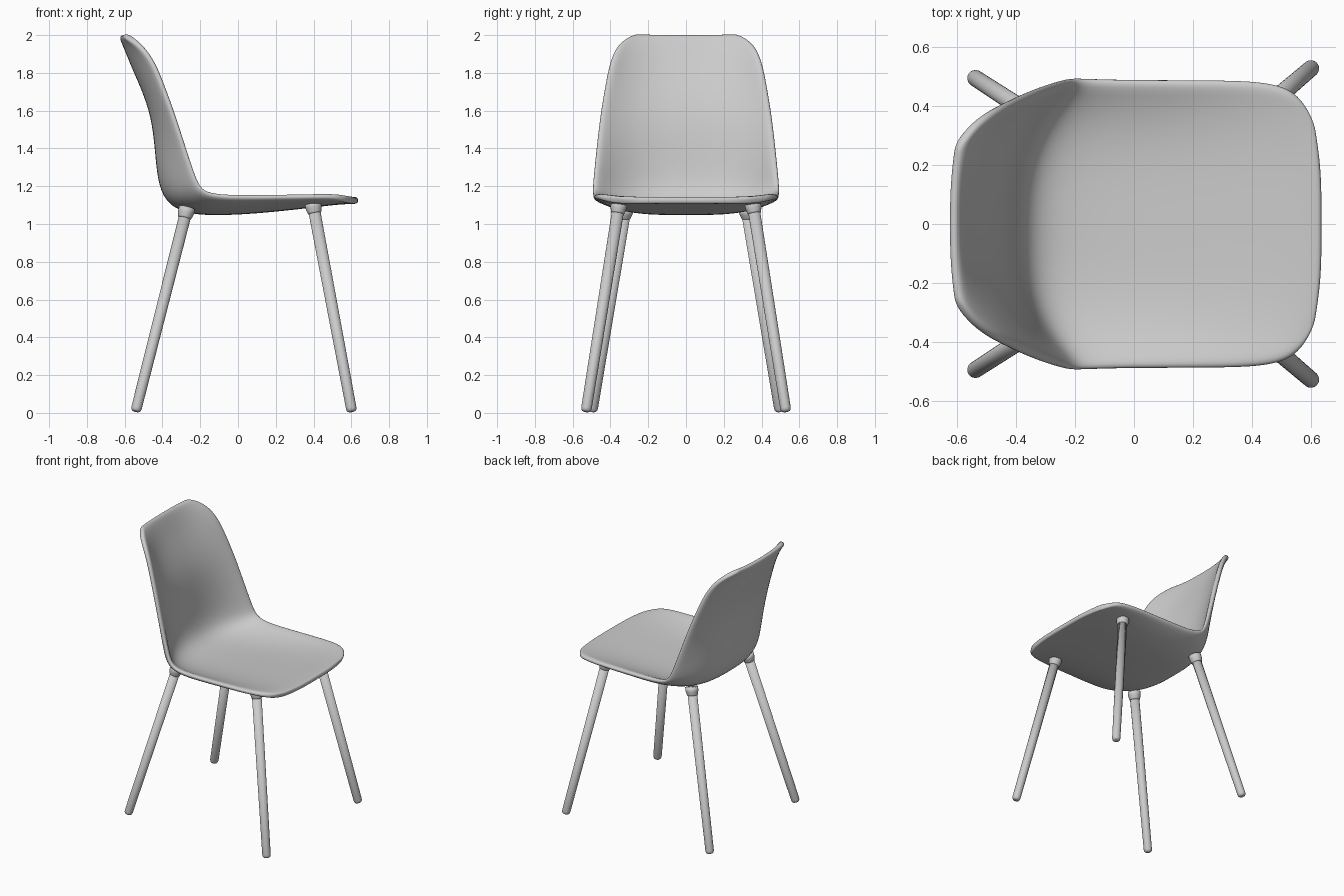
import bpy, bmesh, math
from mathutils import Vector

if "Cube" in bpy.data.objects:
    bpy.data.objects.remove(bpy.data.objects["Cube"])


def make_object(name, bm):
    mesh = bpy.data.meshes.new(name)
    bm.to_mesh(mesh)
    bm.free()
    for poly in mesh.polygons:
        poly.use_smooth = True
    obj = bpy.data.objects.new(name, mesh)
    bpy.context.collection.objects.link(obj)
    return obj


# Shell sections from backrest top to seat front:
# centre x, centre z, side edge x, side edge z, half width
SECTIONS = [
    (-.632, 1.993, -.615, 1.988, .27),
    (-.612, 1.95, -.565, 1.965, .34),
    (-.588, 1.89, -.505, 1.915, .387),
    (-.555, 1.81, -.455, 1.84, .414),
    (-.51, 1.71, -.415, 1.74, .434),
    (-.46, 1.57, -.355, 1.58, .462),
    (-.44, 1.40, -.295, 1.40, .484),
    (-.427, 1.23, -.245, 1.26, .499),
    (-.388, 1.125, -.215, 1.19, .505),
    (-.31, 1.068, -.17, 1.15, .503),
    (-.20, 1.045, -.09, 1.135, .499),
    (0, 1.048, 0, 1.13, .497),
    (.20, 1.065, .20, 1.13, .495),
    (.38, 1.085, .37, 1.13, .493),
    (.50, 1.10, .47, 1.13, .481),
    (.57, 1.105, .53, 1.125, .458),
    (.612, 1.107, .572, 1.112, .413),
    (.636, 1.107, .603, 1.106, .33),
]


# One-piece seat shell: lofted sheet, thickened inwards and smoothed
def seat_shell(cols=16):
    bm = bmesh.new()
    rows = []
    for i, (cx, cz, ex, ez, w) in enumerate(SECTIONS):
        power = 2.5 + min(1, max(0, (i - 6) / 5))
        row = []
        for j in range(cols + 1):
            v = 2 * j / cols - 1
            k = abs(v) ** power
            row.append(bm.verts.new((cx + (ex - cx) * k, v * w, cz + (ez - cz) * k)))
        rows.append(row)
    for a, b in zip(rows, rows[1:]):
        for j in range(cols):
            bm.faces.new((a[j], b[j], b[j + 1], a[j + 1]))
    obj = make_object("seat_shell", bm)
    solid = obj.modifiers.new("thickness", 'SOLIDIFY')
    solid.thickness = .036
    solid.offset = 1
    sub = obj.modifiers.new("smooth", 'SUBSURF')
    sub.levels = sub.render_levels = 2


# Turned part along the line from foot to top; profile is (radius, distance)
def turned(name, foot, top, profile, sides=32):
    foot, top = Vector(foot), Vector(top)
    rot = (top - foot).to_track_quat('Z', 'Y')
    bm = bmesh.new()
    rings = []
    for r, d in profile:
        rings.append([bm.verts.new(foot + rot @ Vector((
            r * math.cos(2 * math.pi * s / sides),
            r * math.sin(2 * math.pi * s / sides), d))) for s in range(sides)])
    for a, b in zip(rings, rings[1:]):
        for s in range(sides):
            t = (s + 1) % sides
            bm.faces.new((a[s], a[t], b[t], b[s]))
    bm.faces.new(rings[0][::-1])
    bm.faces.new(rings[-1])
    return make_object(name, bm)


# Leg with rounded foot, plus the collar joining it to the shell
def leg(name, foot, top):
    length = (Vector(top) - Vector(foot)).length
    turned(name, foot, top, [(.014, 0), (.021, .003), (.026, .010), (.028, .022),
                             (.032, length)])
    turned(name + "_collar", foot, top, [
        (.030, length - .046), (.035, length - .044), (.037, length - .038),
        (.041, length - .022), (.043, length - .012), (.043, length + .012)])


seat_shell()
for side, y in (("left", 1), ("right", -1)):
    leg("front_leg_" + side, (.603, .53 * y, .006), (.398, .355 * y, 1.10))
    leg("back_leg_" + side, (-.542, .497 * y, .007), (-.272, .322 * y, 1.075))
